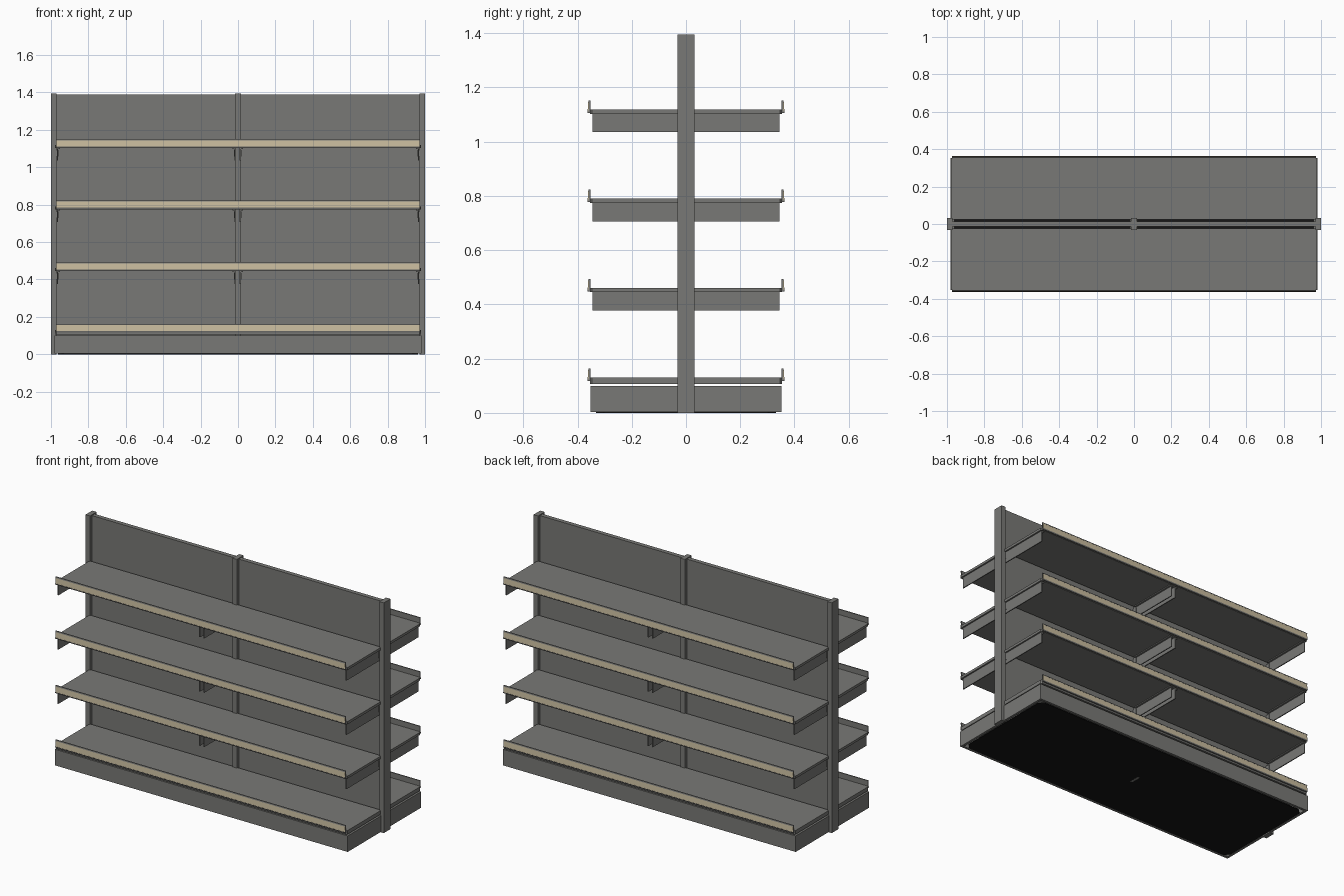
import bpy, bmesh

if "Cube" in bpy.data.objects:
    bpy.data.objects.remove(bpy.data.objects["Cube"])


def material(name, r, g, b):
    m = bpy.data.materials.new(name)
    m.diffuse_color = (r, g, b, 1)
    m.use_nodes = True
    m.node_tree.nodes["Principled BSDF"].inputs["Base Color"].default_value = m.diffuse_color
    return m


GREY = material("grey_metal", 0.19, 0.19, 0.18)
BEIGE = material("beige_label", 0.58, 0.50, 0.34)
BLACK = material("black_floor", 0.008, 0.008, 0.008)


def finish(name, bm, mat):
    bmesh.ops.recalc_face_normals(bm, faces=bm.faces)
    me = bpy.data.meshes.new(name)
    bm.to_mesh(me)
    bm.free()
    me.materials.append(mat)
    ob = bpy.data.objects.new(name, me)
    bpy.context.collection.objects.link(ob)
    return ob


def prism(name, pts, axis, lo, hi, mat):
    """Extrude a flat outline along x (points are y,z) or z (points are x,y)."""
    bm = bmesh.new()
    place = (lambda a, b, t: (t, a, b)) if axis == "x" else (lambda a, b, t: (a, b, t))
    rings = [[bm.verts.new(place(a, b, t)) for a, b in pts] for t in (lo, hi)]
    n = len(pts)
    for ring in rings:
        bm.faces.new(ring)
    for i in range(n):
        j = (i + 1) % n
        bm.faces.new((rings[0][i], rings[0][j], rings[1][j], rings[1][i]))
    return finish(name, bm, mat)


def box(name, x0, x1, y0, y1, z0, z1, mat=GREY):
    return prism(name, [(x0, y0), (x1, y0), (x1, y1), (x0, y1)], "z", z0, z1, mat)


def ybox(name, x0, x1, s, y0, y1, z0, z1, mat=GREY):
    """Box mirrored to the front (s=-1) or back (s=1) side."""
    return box(name, x0, x1, min(s * y0, s * y1), max(s * y0, s * y1), z0, z1, mat)


# uprights
for i, x in enumerate((-0.985, 0, 0.985)):
    box(f"upright_{i}", x - 0.015, x + 0.015, -0.032, 0.032, 0, 1.395)

# back panels between the uprights
for i, (a, b) in enumerate(((-0.97, -0.015), (0.015, 0.97))):
    box(f"back_panel_{i}", a, b, -0.013, 0.013, 0.01, 1.39)

# plinth: four walls and a black floor plate with cut corners
for s in (-1, 1):
    ybox("plinth_front", -0.982, 0.982, s, 0.337, 0.352, 0.003, 0.1)
    for e in (-1, 1):
        a, b = sorted((e * 0.967, e * 0.982))
        ybox("plinth_end", a, b, s, 0.03, 0.337, 0.003, 0.1)
X, Y, C = 0.962, 0.332, 0.03
prism("floor_plate", [(-X + C, -Y), (X - C, -Y), (X, -Y + C), (X, Y - C),
                      (X - C, Y), (-X + C, Y), (-X, Y - C), (-X, -Y + C)],
      "z", 0, 0.005, BLACK)

# shelves on both sides, each with a price rail and brackets
levels = ((0.107, 0.13), (0.445, 0.46), (0.774, 0.79), (1.103, 1.118))
for n, (z0, z1) in enumerate(levels):
    for s in (-1, 1):
        tag = f"{n}_{'front' if s < 0 else 'back'}"
        prism(f"shelf_{tag}", [(-0.978, s * 0.024), (0.978, s * 0.024),
                               (0.978, s * 0.346), (0.97, s * 0.354),
                               (-0.97, s * 0.354), (-0.978, s * 0.346)],
              "z", z0, z1, GREY)
        # price rail channel: lips at top and bottom, label strip between
        rail = [(0.353, -0.013), (0.362, -0.013), (0.364, -0.006), (0.359, -0.006),
                (0.357, 0.026), (0.361, 0.026), (0.359, 0.033), (0.353, 0.033)]
        prism(f"price_rail_{tag}", [(s * y, z1 + z) for y, z in rail],
              "x", -0.972, 0.972, GREY)
        label = [(0.358, -0.006), (0.363, -0.006), (0.3605, 0.026), (0.356, 0.026)]
        prism(f"label_strip_{tag}", [(s * y, z1 + z) for y, z in label],
              "x", -0.97, 0.97, BEIGE)
        if n == 0:
            continue
        # brackets: thin plate with a small top flange and a hook at the upright
        for x in (-0.966, -0.016, 0.012, 0.966):
            d = -1 if x > 0.5 or x == -0.016 else 1
            ybox(f"bracket_{tag}", x - 0.003, x + 0.003, s, 0.03, 0.345, z0 - 0.068, z0)
            a, b = sorted((x, x + d * 0.014))
            ybox(f"bracket_flange_{tag}", a, b, s, 0.034, 0.345, z0 - 0.006, z0)
            ybox(f"bracket_hook_{tag}", x - 0.006, x + 0.006, s, 0.014, 0.04,
                 z0 - 0.045, z0 - 0.01)
